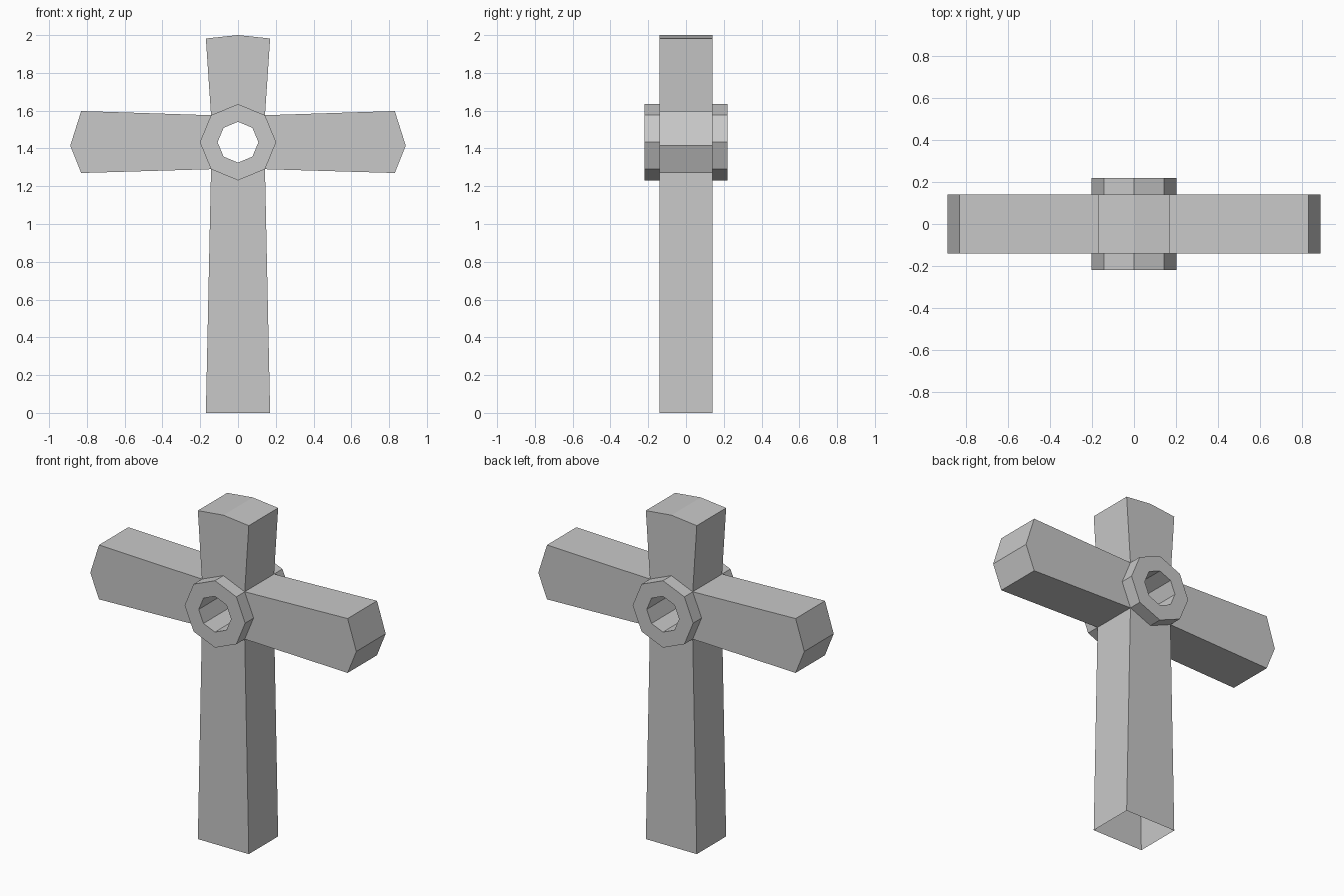
import bpy, bmesh
from math import sin, cos, pi

old = bpy.data.objects.get("Cube")
if old:
    bpy.data.objects.remove(old, do_unlink=True)

stone = bpy.data.materials.new("grey_stone")
stone.use_nodes = True
stone.diffuse_color = (0.58, 0.58, 0.58, 1)
stone.node_tree.nodes["Principled BSDF"].inputs["Base Color"].default_value = stone.diffuse_color

HUB_Z = 1.433
BODY_Y, RING_Y = 0.14, 0.22


def octagon(radius):
    return [(radius * cos(i * pi / 4), HUB_Z + radius * sin(i * pi / 4)) for i in range(8)]


def bridge(bm, a, b):
    """Walls between two matching rows of vertices."""
    for i in range(len(a) - 1):
        bm.faces.new((a[i], a[i + 1], b[i + 1], b[i]))


def layer(bm, points, y):
    return [bm.verts.new((x, y, z)) for x, z in points]


def finish(name, bm):
    bmesh.ops.remove_doubles(bm, verts=bm.verts, dist=0.0005)
    bmesh.ops.recalc_face_normals(bm, faces=bm.faces)
    mesh = bpy.data.meshes.new(name)
    bm.to_mesh(mesh)
    bm.free()
    mesh.materials.append(stone)
    obj = bpy.data.objects.new(name, mesh)
    bpy.context.collection.objects.link(obj)


outer, inner = octagon(0.202), octagon(0.108)

# Flared arms, counter-clockwise from the left one; the foot stays open
tips = [
    [(0.83, 1.27), (0.888, 1.415), (0.83, 1.598)],
    [(0.17, 1.982), (0, 2.0), (-0.17, 1.982)],
    [(-0.83, 1.598), (-0.888, 1.415), (-0.83, 1.27)],
    [(-0.17, 0), (0.17, 0)],
]

bm = bmesh.new()
for k, tip in enumerate(tips):
    start, middle, end = outer[2 * k - 1], outer[2 * k], outer[2 * k + 1]
    rim = [start] + tip + [end]
    front, back = layer(bm, rim, -BODY_Y), layer(bm, rim, BODY_Y)
    for row, y in ((front, -BODY_Y), (back, BODY_Y)):
        bm.faces.new(row + layer(bm, [middle], y))
    if k == 3:
        bridge(bm, front[:2], back[:2])
        bridge(bm, front[2:], back[2:])
    else:
        bridge(bm, front, back)

# Raised octagonal rings and the hole through the hub
hole_rows = []
for side in (-1, 1):
    base = layer(bm, outer + outer[:1], side * BODY_Y)
    face_out = layer(bm, outer + outer[:1], side * RING_Y)
    face_in = layer(bm, inner + inner[:1], side * RING_Y)
    bridge(bm, base, face_out)
    bridge(bm, face_out, face_in)
    hole_rows.append(face_in)
bridge(bm, *hole_rows)

finish("cross_with_ring", bm)
